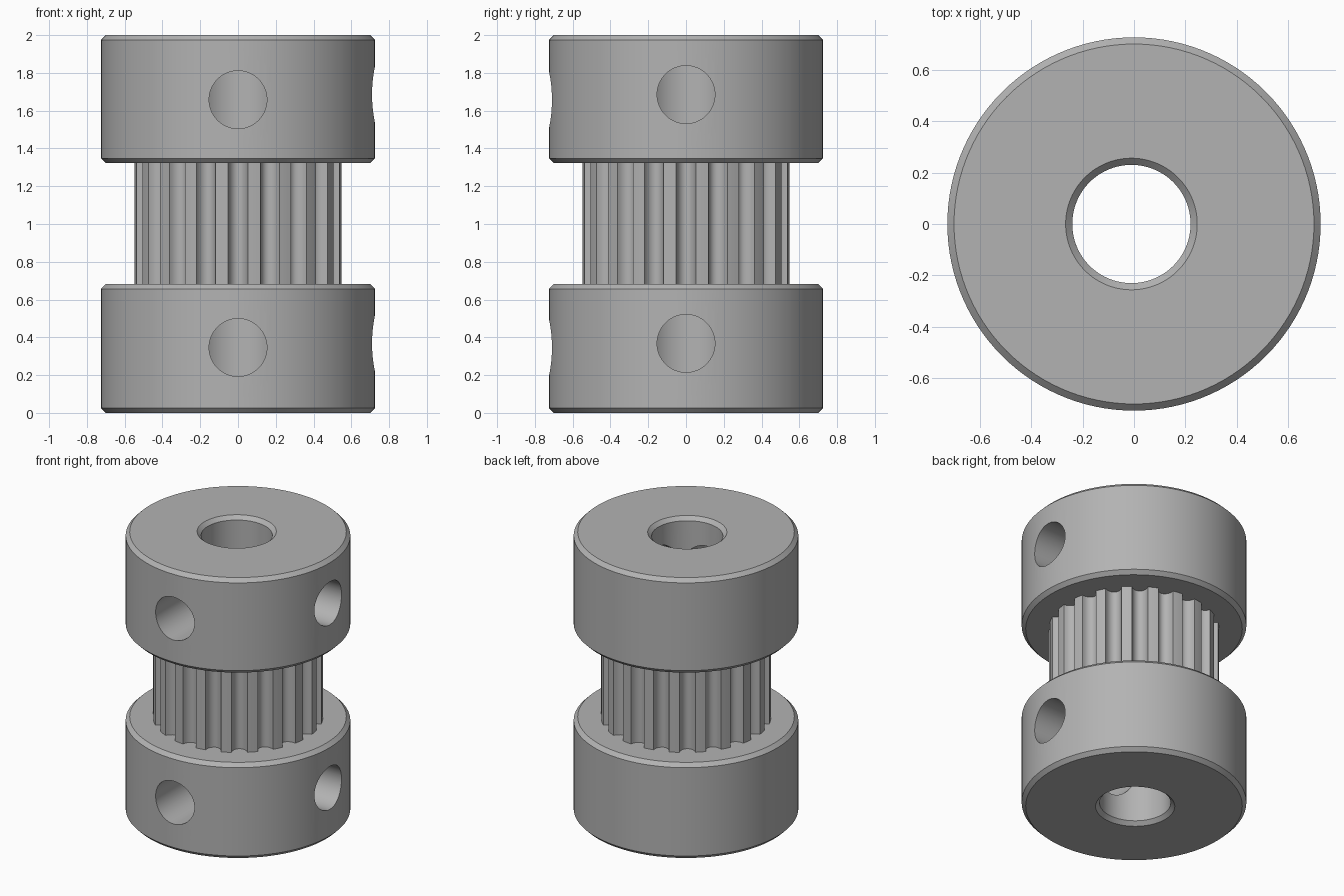
import bpy, bmesh, math
from mathutils import Matrix

old = bpy.data.objects.get("Cube")
if old:
    bpy.data.objects.remove(old, do_unlink=True)

# Main dimensions
FLANGE_R, BORE_R, CHAMFER = 0.726, 0.23, 0.026
TEETH, TOOTH_R, GROOVE_DEPTH, GROOVE_HALF = 20, 0.55, 0.06, 0.052
BORE_X = -0.01
HUB_BOTTOM, HUB_TOP = 0.682, 1.322
SET_SCREW_R = 0.153

metal = bpy.data.materials.new("brushed grey metal")
metal.use_nodes = True
grey = (0.45, 0.45, 0.45, 1)
metal.diffuse_color = grey
metal.node_tree.nodes["Principled BSDF"].inputs["Base Color"].default_value = grey


def finish(name, bm):
    bmesh.ops.recalc_face_normals(bm, faces=bm.faces)
    mesh = bpy.data.meshes.new(name)
    bm.to_mesh(mesh)
    bm.free()
    mesh.materials.append(metal)
    obj = bpy.data.objects.new(name, mesh)
    bpy.context.collection.objects.link(obj)
    return obj


def select(obj):
    bpy.ops.object.select_all(action='DESELECT')
    obj.select_set(True)
    bpy.context.view_layer.objects.active = obj


def ring(bm, outline, z, x=0):
    return [bm.verts.new((x + r * math.cos(a), r * math.sin(a), z)) for r, a in outline]


def circle(r, n):
    return [(r, math.tau * i / n) for i in range(n)]


def skin(bm, rings):
    """Close a loop of rings into a hollow solid."""
    for a, b in zip(rings, rings[1:] + rings[:1]):
        for i in range(len(a)):
            j = (i + 1) % len(a)
            bm.faces.new((a[i], a[j], b[j], b[i]))


def flange(name, z0, z1, bore_low, bore_high):
    """Chamfered collar; the bore is chamfered only at its open end."""
    bm, n, c = bmesh.new(), 120, CHAMFER
    outer = [(FLANGE_R - c, z0), (FLANGE_R, z0 + c), (FLANGE_R, z1 - c), (FLANGE_R - c, z1)]
    inner = [(BORE_R + bore_high, z1), (BORE_R, z1 - c), (BORE_R, z0 + c), (BORE_R + bore_low, z0)]
    rings = [ring(bm, circle(r, n), z) for r, z in outer]
    rings += [ring(bm, circle(r, n), z, BORE_X) for r, z in inner]
    skin(bm, rings)
    return finish(name, bm)


def drill(obj, z, axis):
    """Radial set screw hole, from the bore out through the rim."""
    bm = bmesh.new()
    turn = Matrix.Rotation(math.pi / 2, 4, 'Y' if axis == 'X' else 'X')
    centre = (0.5, 0, z) if axis == 'X' else (0, -0.5, z)
    bmesh.ops.create_cone(bm, cap_ends=True, segments=64, radius1=SET_SCREW_R,
                          radius2=SET_SCREW_R, depth=0.8,
                          matrix=Matrix.Translation(centre) @ turn)
    cutter = finish("hole_cutter", bm)
    cutter.hide_render = True
    mod = obj.modifiers.new("hole", 'BOOLEAN')
    mod.operation, mod.solver, mod.object = 'DIFFERENCE', 'EXACT', cutter
    select(obj)
    bpy.ops.object.modifier_apply(modifier=mod.name)
    bpy.data.objects.remove(cutter, do_unlink=True)


# Toothed hub: flat lands with rounded grooves
outline = []
steps = 8
half = GROOVE_HALF / TOOTH_R
pitch = math.tau / TEETH
for k in range(TEETH):
    for s in range(steps + 1):
        t = -math.cos(math.pi * s / steps)
        depth = GROOVE_DEPTH * math.sqrt(max(0, 1 - t * t))
        outline.append((TOOTH_R - depth, k * pitch + t * half))
    for s in (1, 2):
        outline.append((TOOTH_R, k * pitch + half + s / 3 * (pitch - 2 * half)))
bore = [(BORE_R, a) for r, a in outline]
bm = bmesh.new()
skin(bm, [ring(bm, outline, HUB_BOTTOM), ring(bm, outline, HUB_TOP),
          ring(bm, bore, HUB_TOP, BORE_X), ring(bm, bore, HUB_BOTTOM, BORE_X)])
hub = finish("toothed_hub", bm)

# Two collars, each with a front and a side hole
lower = flange("lower_flange", 0, HUB_BOTTOM, CHAMFER, 0)
upper = flange("upper_flange", HUB_TOP, 2, 0, CHAMFER)
for obj, front_z, side_z in ((lower, 0.346, 0.368), (upper, 1.658, 1.685)):
    drill(obj, front_z, 'Y')
    drill(obj, side_z, 'X')

for obj in (hub, lower, upper):
    select(obj)
    bpy.ops.object.shade_smooth_by_angle(angle=math.radians(30))
